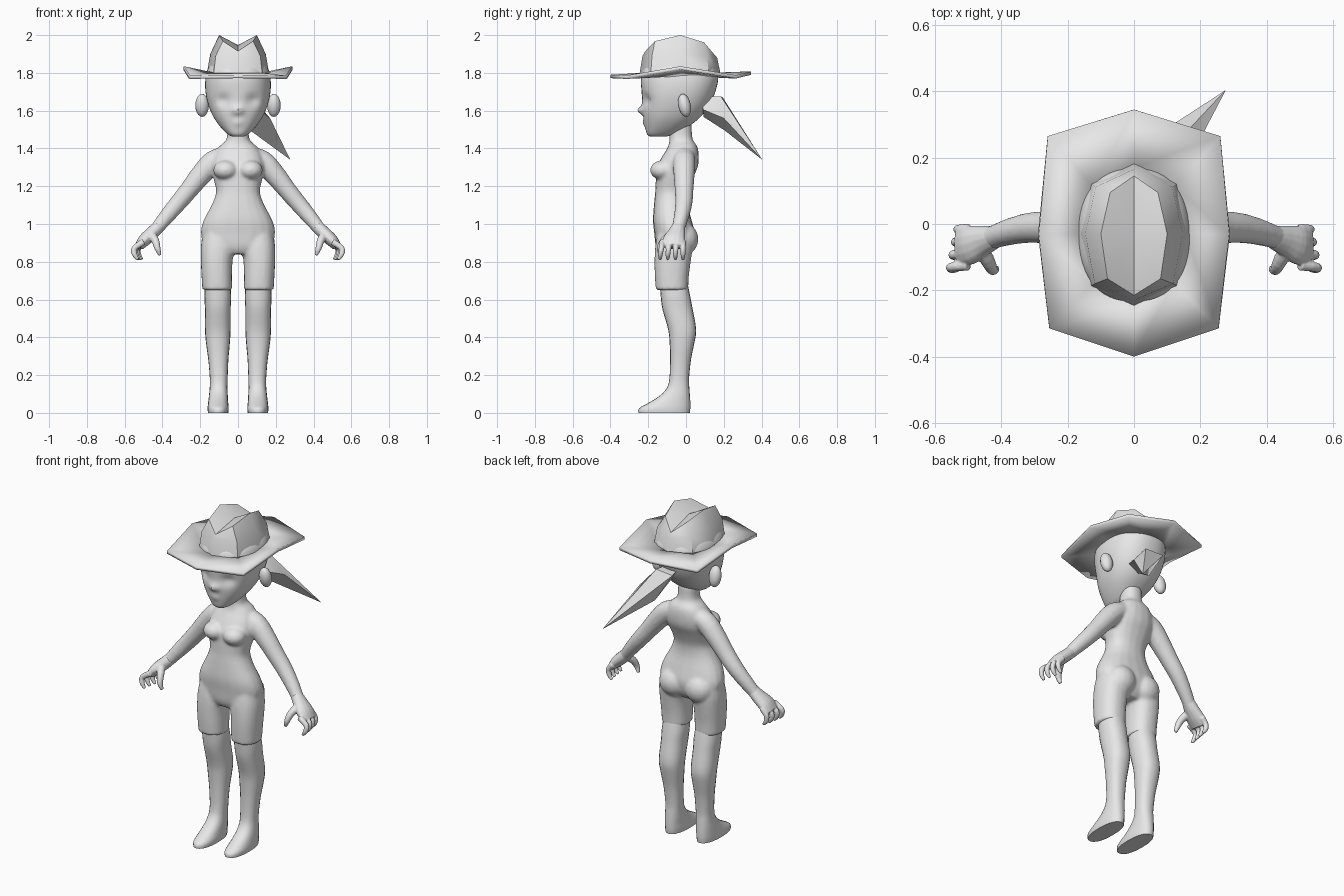
import bpy, bmesh, math
from mathutils import Vector, Matrix

if "Cube" in bpy.data.objects:
    bpy.data.objects.remove(bpy.data.objects["Cube"])

grey = bpy.data.materials.new("plain_grey")
grey.diffuse_color = (0.8, 0.8, 0.8, 1)
grey.use_nodes = True
grey.node_tree.nodes["Principled BSDF"].inputs["Base Color"].default_value = grey.diffuse_color


def finish(bm, name, angle=60, recalc=True):
    if recalc:
        bmesh.ops.recalc_face_normals(bm, faces=bm.faces[:])
    me = bpy.data.meshes.new(name)
    bm.to_mesh(me)
    bm.free()
    ob = bpy.data.objects.new(name, me)
    me.materials.append(grey)
    bpy.context.collection.objects.link(ob)
    bpy.context.view_layer.objects.active = ob
    ob.select_set(True)
    bpy.ops.object.shade_smooth_by_angle(angle=math.radians(angle))
    ob.select_set(False)
    return ob


def fuse(ob, voxel, rounds):
    # blend overlapping volumes into one skin
    m = ob.modifiers.new("Fuse", 'REMESH')
    m.mode = 'VOXEL'
    m.voxel_size = voxel
    m.use_smooth_shade = True
    s = ob.modifiers.new("Soften", 'SMOOTH')
    s.factor = 0.5
    s.iterations = rounds


def refine(rows, steps):
    # Catmull-Rom interpolation between section rows
    out = []
    for i in range(len(rows) - 1):
        p = [rows[max(i - 1, 0)], rows[i], rows[i + 1], rows[min(i + 2, len(rows) - 1)]]
        for k in range(steps):
            t = k / steps
            out.append([0.5 * (2 * b + (c - a) * t + (2 * a - 5 * b + 4 * c - d) * t * t
                               + (3 * b - a - 3 * c + d) * t ** 3) for a, b, c, d in zip(*p)])
    return out + [list(rows[-1])]


def skin(bm, rings):
    vs = [[bm.verts.new(p) for p in r] for r in rings]
    n = len(vs[0])
    for a, b in zip(vs, vs[1:]):
        for i in range(n):
            bm.faces.new((a[i], a[(i + 1) % n], b[(i + 1) % n], b[i]))
    bm.faces.new(vs[0][::-1])
    bm.faces.new(vs[-1])
    return vs


def loft(bm, rows, s=1, n=20, steps=3, power=2.3):
    # horizontal sections: z, centre x, half width, front y, back y
    rings = []
    for z, cx, rx, yf, yb in refine(rows, steps):
        ring = []
        for i in range(n):
            a = math.tau * i / n
            c, d = math.cos(a), math.sin(a)
            e = 2 / power
            ring.append((s * (cx + rx * math.copysign(abs(c) ** e, c)),
                         (yf + yb) / 2 + (yb - yf) / 2 * math.copysign(abs(d) ** e, d), z))
        rings.append(ring)
    return skin(bm, rings)


def limb(bm, rows, s=1, n=14, steps=3):
    # sections across a path: x, y, z, thickness radius, y radius
    rows = refine(rows, steps)
    pts = [Vector(r[:3]) for r in rows]
    rings = []
    for i, r in enumerate(rows):
        t = (pts[min(i + 1, len(pts) - 1)] - pts[max(i - 1, 0)]).normalized()
        u = Vector((0, 1, 0)).cross(t).normalized()
        v = t.cross(u)
        ring = []
        for k in range(n):
            a = math.tau * k / n
            p = pts[i] + u * r[3] * math.cos(a) + v * r[4] * math.sin(a)
            ring.append((s * p.x, p.y, p.z))
        rings.append(ring)
    skin(bm, rings)


def ball(bm, centre, size, tilt=0):
    m = Matrix.Translation(centre) @ Matrix.Rotation(tilt, 4, 'X') @ Matrix.Diagonal((*size, 1))
    bmesh.ops.create_uvsphere(bm, u_segments=16, v_segments=10, radius=1, matrix=m)


# Body: torso, bust, seat, shorts and arms fused together
bm = bmesh.new()
loft(bm, [(.84, 0, .09, -.14, .0), (.88, 0, .17, -.16, .03), (.95, 0, .197, -.168, .045),
          (1.02, 0, .182, -.175, .03), (1.10, 0, .14, -.17, .01), (1.17, 0, .116, -.163, .01),
          (1.24, 0, .13, -.16, .035), (1.30, 0, .14, -.155, .062), (1.36, 0, .13, -.125, .068),
          (1.41, 0, .10, -.095, .06), (1.45, 0, .06, -.088, .035), (1.53, 0, .057, -.09, .03)])
for s in (1, -1):
    ball(bm, (s * .066, -.125, 1.285), (.066, .066, .052))
    ball(bm, (s * .085, -.01, .92), (.088, .076, .085))
    loft(bm, [(.96, .10, .085, -.15, .03), (.88, .107, .09, -.163, .035), (.80, .113, .084, -.167, .025),
              (.72, .112, .081, -.165, .015), (.65, .11, .079, -.16, .012)], s)
    limb(bm, [(.05, -.01, 1.37, .045, .055), (.13, -.01, 1.33, .06, .06), (.20, -.01, 1.255, .056, .056),
              (.26, -.01, 1.18, .05, .05), (.32, -.012, 1.108, .046, .046), (.38, -.025, 1.037, .041, .04),
              (.425, -.04, .982, .035, .036), (.45, -.048, .955, .034, .04)], s)
fuse(finish(bm, "body"), .009, 5)

for s, side in ((1, "left"), (-1, "right")):
    # Lower leg and foot
    bm = bmesh.new()
    loft(bm, [(.70, .108, .065, -.14, .005), (.62, .107, .071, -.134, .022), (.55, .107, .068, -.125, .035),
              (.44, .107, .068, -.094, .054), (.36, .106, .062, -.086, .042), (.28, .104, .053, -.084, .026),
              (.18, .102, .047, -.088, .016), (.13, .103, .047, -.103, .018), (.09, .104, .05, -.14, .021),
              (.055, .105, .053, -.195, .023), (.025, .105, .056, -.248, .023), (0, .105, .054, -.252, .02)], s)
    finish(bm, side + "_lower_leg")

    # Hand with four curled fingers and a thumb
    bm = bmesh.new()
    limb(bm, [(.42, -.04, .987, .034, .035), (.455, -.05, .952, .035, .047),
              (.495, -.063, .915, .034, .06), (.525, -.068, .88, .024, .058)], s)
    for k in range(4):
        y, dx = -.016 - .036 * k, .007 * k
        limb(bm, [(.50, y, .905, .018, .017), (.528 + dx, y - .002 * k, .872, .016, .0145),
                  (.526 + dx, y - .004 * k, .838, .014, .013), (.508 + dx, y - .004 * k, .812, .008, .008)], s, 10)
    limb(bm, [(.46, -.075, .945, .024, .024), (.437, -.118, .91, .021, .021),
              (.426, -.138, .87, .016, .017), (.413, -.135, .835, .009, .01)], s, 10)
    fuse(finish(bm, side + "_hand"), .004, 3)

    # Ear
    bm = bmesh.new()
    ball(bm, (s * .19, -.008, 1.628), (.036, .033, .062), .2)
    finish(bm, side + "_ear")

# Head, with eye sockets, nose and lips pushed in or out of the face
bm = bmesh.new()
loft(bm, [(1.462, 0, .03, -.19, -.11), (1.478, 0, .058, -.207, -.05), (1.52, 0, .098, -.217, .02),
          (1.57, 0, .132, -.225, .08), (1.63, 0, .157, -.23, .125), (1.70, 0, .172, -.235, .155),
          (1.77, 0, .172, -.238, .17), (1.83, 0, .155, -.22, .155), (1.90, 0, .09, -.15, .09)], n=48, steps=5)
features = [(.078, 1.655, .032, .022), (-.078, 1.655, .032, .022), (0, 1.60, .024, -.03),
            (0, 1.575, .016, .006), (0, 1.535, .02, -.008)]
for v in bm.verts:
    if v.co.y < -.1:
        x, z = v.co.x, v.co.z
        v.co.y += sum(d * math.exp(-((x - fx) ** 2 + (z - fz) ** 2) / r ** 2) for fx, fz, r, d in features)
finish(bm, "head")

# Ponytail: a flared tuft narrowing to one point
bm = bmesh.new()
wide = [Vector(p) for p in ((.07, .185, 1.675), (-.045, .195, 1.67), (.065, .205, 1.495), (.17, .2, 1.56))]
root = [Vector((.045, .09, 1.63)) + (p - Vector((.06, .2, 1.6))) * .6 for p in wide]
tip = bm.verts.new((.277, .404, 1.34))
a, b = [[bm.verts.new(p) for p in ring] for ring in (root, wide)]
for i in range(4):
    j = (i + 1) % 4
    bm.faces.new((a[i], a[j], b[j], b[i]))
    bm.faces.new((b[i], b[j], tip))
bm.faces.new(a)
finish(bm, "ponytail", 40)


def outline(half):
    # mirror a back-to-front half outline into a full ring
    return half + [(-x, y, z) for x, y, z in half[-2:0:-1]]


# Hat brim: angular sheet with raised sides
bm = bmesh.new()
inner = outline([(0, .17, 1.80), (.12, .11, 1.80), (.155, -.03, 1.80), (.12, -.175, 1.80), (0, -.235, 1.80)])
outer = outline([(0, .345, 1.808), (.26, .265, 1.788), (.287, -.03, 1.835), (.255, -.315, 1.786), (0, -.40, 1.79)])
a, b = [[bm.verts.new(p) for p in ring] for ring in (inner, outer)]
for i in range(8):
    f = bm.faces.new((a[i], a[(i + 1) % 8], b[(i + 1) % 8], b[i]))
    f.normal_update()
    if f.normal.z < 0:
        f.normal_flip()
brim = finish(bm, "hat_brim", 30, False)
m = brim.modifiers.new("Thickness", 'SOLIDIFY')
m.thickness = .018
m.offset = -1

# Hat crown: eight sides rising to two ridges with a pinched dip
bm = bmesh.new()
rings = [outline(h) for h in (
    [(0, .185, 1.785), (.13, .122, 1.785), (.167, -.03, 1.785), (.13, -.187, 1.785), (0, -.248, 1.785)],
    [(0, .165, 1.88), (.115, .112, 1.89), (.147, -.03, 1.90), (.118, -.18, 1.89), (0, -.23, 1.89)],
    [(0, .145, 1.90), (.072, .095, 1.962), (.10, -.03, 2.0), (.08, -.165, 1.968), (0, -.215, 1.915)])]
vs = [[bm.verts.new(p) for p in r] for r in rings]
dip = bm.verts.new((0, -.03, 1.947))
for i in range(8):
    j = (i + 1) % 8
    for lo, hi in zip(vs, vs[1:]):
        bm.faces.new((lo[i], lo[j], hi[j], hi[i]))
    bm.faces.new((vs[2][i], vs[2][j], dip))
finish(bm, "hat_crown", 50)
